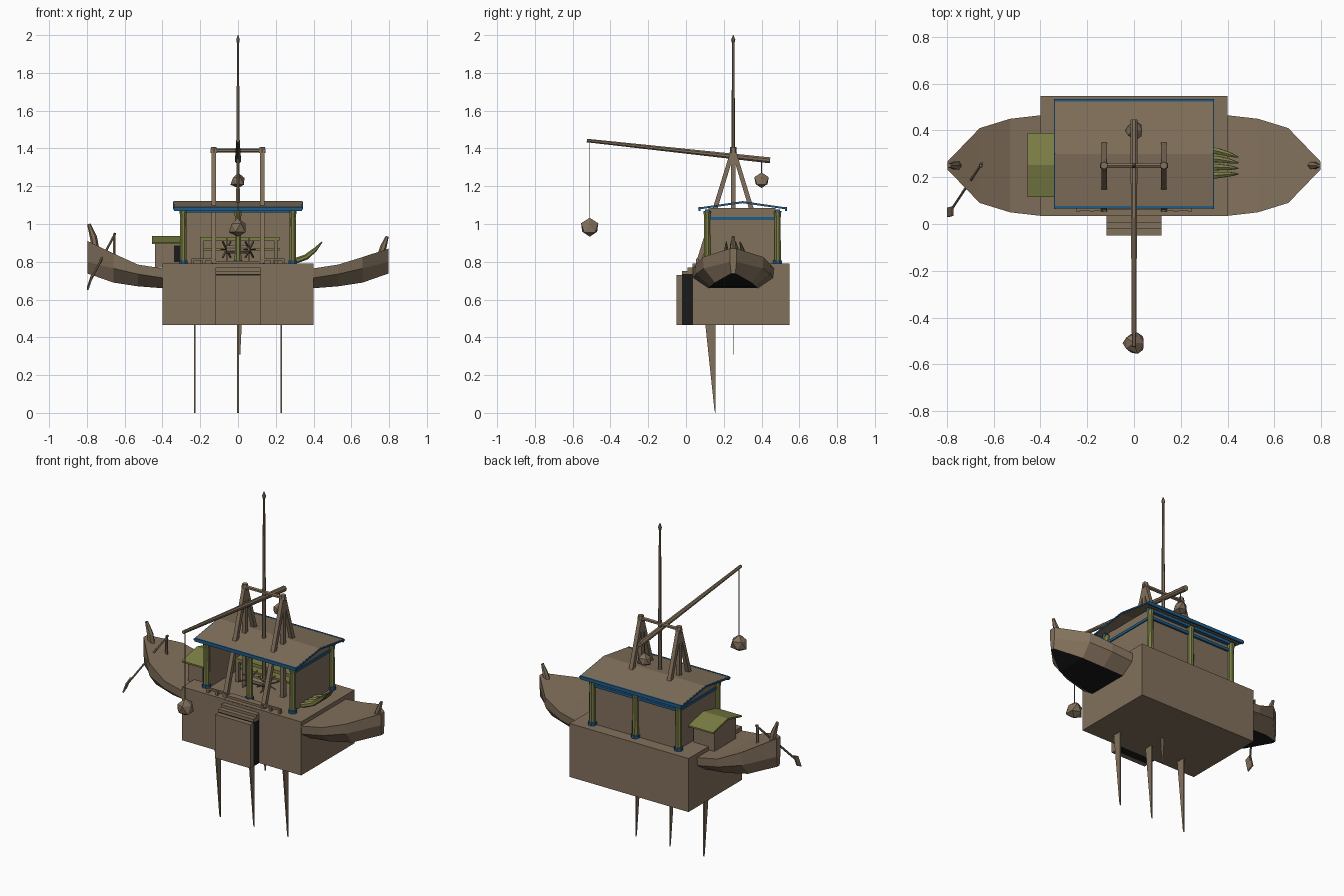
import bpy, bmesh, math
from mathutils import Vector

if bpy.data.objects.get("Cube"):
    bpy.data.objects.remove(bpy.data.objects["Cube"])


def material(name, rgb):
    m = bpy.data.materials.new(name)
    m.use_nodes = True
    m.diffuse_color = (*rgb, 1)
    m.node_tree.nodes["Principled BSDF"].inputs["Base Color"].default_value = (*rgb, 1)
    return m


WOOD = material("weathered wood", (0.225, 0.165, 0.107))
GREEN = material("olive green", (0.2, 0.21, 0.06))
BLUE = material("trim blue", (0.015, 0.105, 0.25))
BLACK = material("tar black", (0.01, 0.01, 0.01))


def finish(name, bm, *mats):
    bmesh.ops.recalc_face_normals(bm, faces=bm.faces)
    me = bpy.data.meshes.new(name)
    bm.to_mesh(me)
    bm.free()
    for m in mats:
        me.materials.append(m)
    ob = bpy.data.objects.new(name, me)
    bpy.context.collection.objects.link(ob)
    return ob


def loft(bm, rings):
    loops = [[bm.verts.new(p) for p in ring] for ring in rings]
    n = len(loops[0])
    for a, b in zip(loops, loops[1:]):
        for i in range(n):
            bm.faces.new((a[i], a[(i + 1) % n], b[(i + 1) % n], b[i]))
    bm.faces.new(loops[0][::-1])
    bm.faces.new(loops[-1])


def box(name, x, y, z, mat):
    bm = bmesh.new()
    loft(bm, [[(x[0], y[0], h), (x[1], y[0], h), (x[1], y[1], h), (x[0], y[1], h)] for h in z])
    return finish(name, bm, mat)


def prism_x(name, x, profile, mat):
    bm = bmesh.new()
    loft(bm, [[(a, y, z) for y, z in profile] for a in x])
    return finish(name, bm, mat)


def rod(name, points, radii, mat, sides=6):
    bm = bmesh.new()
    pts = [Vector(p) for p in points]
    turn = (pts[-1] - pts[0]).to_track_quat('Z', 'Y')
    rings = []
    for p, r in zip(pts, radii):
        angles = [math.tau * (i + 0.5) / sides for i in range(sides)]
        rings.append([p + turn @ Vector((r * math.cos(a), r * math.sin(a), 0)) for a in angles])
    loft(bm, rings)
    return finish(name, bm, mat)


def rock(name, centre, r):
    bm = bmesh.new()
    bmesh.ops.create_icosphere(bm, subdivisions=1, radius=r)
    for v in bm.verts:
        v.co = Vector(centre) + v.co * (1 + 0.1 * math.sin(v.co.x * 90 + v.co.z * 50))
    return finish(name, bm, WOOD)


# Hull: x, half width, deck, chine and keel heights
CY = 0.25
half = [(0.4, 0.215, 0.765, 0.715, 0.66), (0.53, 0.2, 0.785, 0.735, 0.67),
        (0.66, 0.16, 0.825, 0.765, 0.69), (0.797, 0.018, 0.87, 0.8, 0.738)]
stations = [(-x, w, t + 0.04 * max(0, (x - 0.53) / 0.267), m, b) for x, w, t, m, b in half[::-1]] + half
bm = bmesh.new()
loft(bm, [[(x, CY - w, t), (x, CY - w * 0.98, m), (x, CY - w * 0.6, b),
           (x, CY + w * 0.6, b), (x, CY + w * 0.98, m), (x, CY + w, t)] for x, w, t, m, b in stations])
bm.normal_update()
bmesh.ops.recalc_face_normals(bm, faces=bm.faces)
for f in bm.faces:
    f.material_index = int(f.normal.z < -0.85)
finish("hull", bm, WOOD, BLACK)
rod("stern_horn", [(-0.755, CY, 0.87), (-0.765, CY, 0.93), (-0.79, CY, 1.0)], [0.02, 0.019, 0.009], WOOD)
rod("bow_horn", [(0.755, CY, 0.83), (0.77, CY, 0.88), (0.79, CY, 0.935)], [0.019, 0.017, 0.008], WOOD)

# Central block, spikes and entry steps
box("base_block", (-0.4, 0.4), (0.035, 0.547), (0.465, 0.79), WOOD)
for i in (-1, 0, 1):
    prism_x("keel_spike", (i * 0.228 - 0.004, i * 0.228 + 0.004),
            [(0.1, 0.49), (0.155, 0.49), (0.155, 0.0), (0.15, 0.02)], WOOD)
bm = bmesh.new()
loft(bm, [[(-0.005, y, 0.47), (0.02, y, 0.47), (0.012, y, 0.31), (0.004, y, 0.31)] for y in (0.248, 0.252)])
finish("lower_blade", bm, WOOD)
box("step_front", (-0.118, 0.118), (-0.05, -0.02), (0.465, 0.73), WOOD)
box("step_core", (-0.118, 0.118), (-0.02, 0.036), (0.465, 0.735), BLACK)
for i in range(4):
    y = -0.02 + 0.027 * i
    box("stair_tread", (-0.118, 0.118), (y, 0.1), (0.73, 0.752 + 0.017 * i), WOOD)

# Low front railing
for s in (-1, 1):
    box("front_rail", sorted((s * 0.118, s * 0.245)), (0.055, 0.067), (0.806, 0.818), WOOD)
    for x in (0.125, 0.18, 0.24):
        box("rail_post", (s * x - 0.007, s * x + 0.007), (0.052, 0.07), (0.765, 0.815), WOOD)

# Cabin, open at the front
box("cabin_back_wall", (-0.28, 0.28), (0.46, 0.475), (0.79, 1.08), WOOD)
for s in (-1, 1):
    box("cabin_side_wall", (s * 0.28 - 0.007, s * 0.28 + 0.007), (0.12, 0.475), (0.79, 1.085), WOOD)
    box("side_band", (s * 0.287 - 0.006, s * 0.287 + 0.006), (0.11, 0.485), (1.02, 1.036), BLUE)
box("back_band", (-0.29, 0.29), (0.475, 0.487), (1.02, 1.036), BLUE)
for x in (-0.29, 0, 0.29):
    for y in (0.112, 0.485):
        rod("column", [(x, y, 0.79), (x, y, 1.03), (x, y, 1.07)], [0.019, 0.017, 0.022], GREEN, 8)
        rod("column_base", [(x, y, 0.788), (x, y, 0.808)], [0.025, 0.025], BLUE, 8)

# Shallow gable roof with blue eaves
prism_x("cabin_roof", (-0.338, 0.338),
        [(0.072, 1.078), (0.3, 1.11), (0.528, 1.078), (0.528, 1.088), (0.3, 1.121), (0.072, 1.088)], WOOD)
for y in (0.071, 0.529):
    box("eave_trim", (-0.34, 0.34), (y - 0.005, y + 0.005), (1.07, 1.09), BLUE)
for y in (0.112, 0.485):
    box("top_beam", (-0.31, 0.31), (y - 0.012, y + 0.012), (1.06, 1.078), BLUE)
for s in (-1, 1):
    for side in (-1, 1):
        rod("gable_trim", [(s * 0.339, 0.3, 1.116), (s * 0.339, 0.3 + side * 0.235, 1.081)], [0.006] * 2, BLUE, 4)

# Workbench and windlass inside the cabin
box("bench_top", (-0.2, 0.22), (0.26, 0.42), (0.912, 0.932), GREEN)
box("bench_shelf", (-0.2, 0.22), (0.28, 0.42), (0.86, 0.872), GREEN)
for x in (-0.19, 0.0, 0.2):
    for y in (0.27, 0.41):
        box("bench_leg", (x - 0.01, x + 0.01), (y - 0.01, y + 0.01), (0.79, 0.915), WOOD)
rod("windlass_drum", [(-0.06, 0.2, 0.865), (0.06, 0.2, 0.865)], [0.022, 0.022], WOOD, 8)
for x in (-0.06, 0.06):
    for i in range(4):
        a = math.pi * i / 4
        d = Vector((0.03 * math.cos(a), 0.06 * math.cos(a), 0.06 * math.sin(a)))
        c = Vector((x, 0.2, 0.865))
        rod("windlass_spoke", [c - d, c + d], [0.005, 0.005], WOOD, 4)

# Gantry: two trestles and a cross bar
for x in (-0.128, 0.128):
    for y in (0.065, 0.25, 0.435):
        rod("gantry_leg", [(x, y, 0.79), (x, CY, 1.395)], [0.018, 0.016], WOOD, 4)
    rod("gantry_cap", [(x, CY, 1.375), (x, CY, 1.408)], [0.019, 0.016], WOOD)
rod("gantry_bar", [(-0.145, CY, 1.39), (0.145, CY, 1.39)], [0.011, 0.011], WOOD)

# Boom with hanging weights, and mast
rod("boom", [(0, -0.525, 1.442), (0, 0.445, 1.337)], [0.01, 0.017], WOOD, 8)
for y, top, z, r in ((-0.51, 1.44, 0.98, 0.05), (0.4, 1.34, 1.228, 0.041)):
    rod("weight_rope", [(0, y, z), (0, y, top)], [0.0025, 0.0025], WOOD, 4)
    rock("hanging_weight", (0, y, z), r)
rod("mast", [(0, CY, 0.79), (0, CY, 1.4), (0, CY, 1.96)], [0.012, 0.01, 0.006], WOOD)
rod("mast_tip", [(0, CY, 1.955), (0, CY, 1.975), (0, CY, 2.0)], [0.006, 0.011, 0.002], WOOD)
rod("mast_stub", [(0, CY, 0.38), (0, CY, 0.48)], [0.003, 0.003], WOOD, 4)

# Small hut at the stern side
box("hut_body", (-0.44, -0.3), (0.15, 0.355), (0.77, 0.91), WOOD)
box("hut_door", (-0.34, -0.3), (0.145, 0.15), (0.8, 0.885), BLACK)
prism_x("hut_roof", (-0.456, -0.29),
        [(0.115, 0.893), (0.252, 0.925), (0.39, 0.893), (0.39, 0.902), (0.252, 0.936), (0.115, 0.902)], GREEN)

# Green curved prow blades beside the cabin
for i in range(4):
    k = i - 1.5
    rod("green_blade", [(0.29, CY + 0.01 + k * 0.04, 0.8), (0.36, CY + 0.01 + k * 0.034, 0.825),
                        (0.41, CY + 0.005 + k * 0.028, 0.865), (0.445, CY + k * 0.024, 0.905)],
        [0.016, 0.015, 0.011, 0.003], GREEN)

# Steering oar
rod("oar_post", [(-0.655, CY, 0.81), (-0.655, CY, 0.95)], [0.009, 0.007], WOOD)
rod("oar_shaft", [(-0.65, 0.26, 0.95), (-0.782, 0.06, 0.7)], [0.006, 0.006], WOOD)
bm = bmesh.new()
loft(bm, [[(-0.775 + d, 0.075, 0.73), (-0.775 + d, 0.035, 0.71),
           (-0.795 + d, 0.03, 0.65), (-0.795 + d, 0.07, 0.67)] for d in (-0.004, 0.004)])
finish("oar_blade", bm, WOOD)
